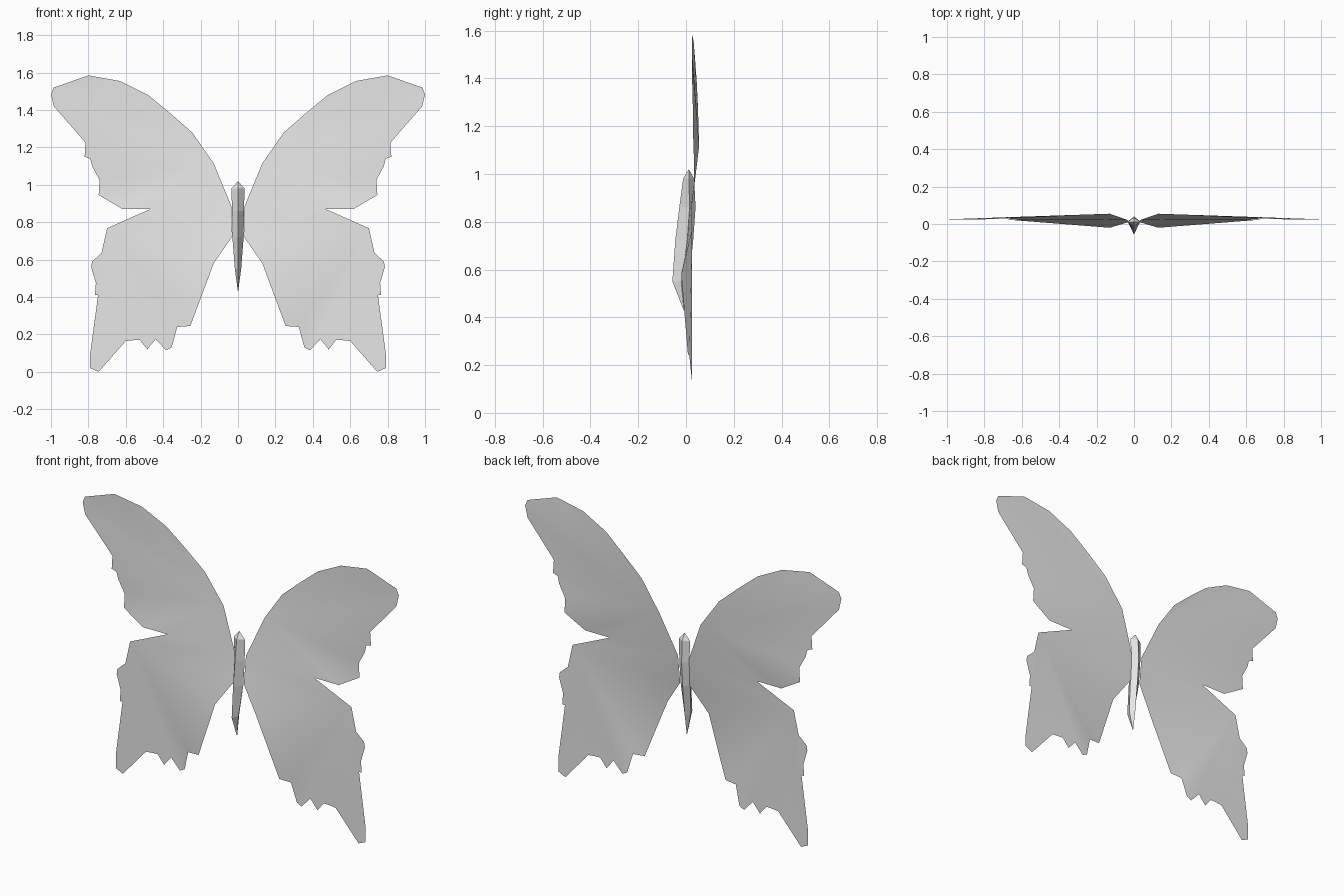
import bpy
import bmesh

cube = bpy.data.objects.get("Cube")
if cube:
    bpy.data.objects.remove(cube, do_unlink=True)

# One pale grey for everything
grey = bpy.data.materials.new("pale_grey")
grey.use_nodes = True
grey.diffuse_color = (0.8, 0.8, 0.8, 1)
grey.node_tree.nodes["Principled BSDF"].inputs["Base Color"].default_value = (0.8, 0.8, 0.8, 1)

FLAT = 0.025  # depth of the outer wing rim


def make_object(name, bm):
    mesh = bpy.data.meshes.new(name)
    bm.to_mesh(mesh)
    bm.free()
    mesh.materials.append(grey)
    obj = bpy.data.objects.new(name, mesh)
    bpy.context.collection.objects.link(obj)
    return obj


def points(bm, coords):
    """Outline points (x, z) or (x, z, y) to vertices."""
    return [bm.verts.new((p[0], p[2] if len(p) > 2 else FLAT, p[1])) for p in coords]


def fan(bm, centre, rim):
    for a, b in zip(rim, rim[1:]):
        bm.faces.new((centre, a, b))


# Wing outline in sections, clockwise from the root
bm = bmesh.new()
root = points(bm, [(0.035, 0.885, 0.022), (0.03, 0.725, 0.01)])
shoulder, = points(bm, [(0.13, 1.115, 0.055)])
forewing = points(bm, [
    (0.245, 1.28, 0.05), (0.365, 1.385, 0.045), (0.48, 1.48, 0.038),
    (0.63, 1.555, 0.032), (0.80, 1.585), (0.985, 1.52), (1.0, 1.485),
    (0.985, 1.42), (0.815, 1.225, 0.03), (0.82, 1.15, 0.03),
    (0.79, 1.14, 0.031), (0.78, 1.10, 0.032), (0.74, 1.025, 0.034),
    (0.745, 0.945, 0.034), (0.62, 0.872), (0.465, 0.872)])
corner, = points(bm, [(0.70, 0.768)])
scallops_and_tail = points(bm, [
    (0.73, 0.635), (0.78, 0.59), (0.785, 0.56), (0.76, 0.475),
    (0.755, 0.45), (0.765, 0.41), (0.735, 0.41), (0.725, 0.37),
    (0.69, 0.38), (0.67, 0.31), (0.68, 0.29), (0.64, 0.22),
    (0.79, 0.10), (0.79, 0.02), (0.745, 0.0), (0.60, 0.165)])
lower_rim = points(bm, [
    (0.55, 0.17), (0.525, 0.17), (0.485, 0.12), (0.465, 0.145),
    (0.44, 0.175), (0.385, 0.115), (0.355, 0.13),
    (0.325, 0.24, 0.014), (0.255, 0.245, 0.008), (0.13, 0.58, -0.02)])

# Forewing fans from the shoulder, hindwing from its outer corner
fan(bm, shoulder, forewing + [root[0]])
fan(bm, corner, [scallops_and_tail[-1]] + lower_rim + [root[1], root[0], forewing[-1]])
edge_face = bm.faces.new([corner] + scallops_and_tail)
bmesh.ops.triangulate(bm, faces=[edge_face])
bm.normal_update()
for f in bm.faces:
    f.smooth = True
    if f.normal.y > 0:
        f.normal_flip()
wings = make_object("wings", bm)
mirror = wings.modifiers.new("other_side", "MIRROR")
mirror.use_axis[0] = True
mirror.use_clip = False
mirror.use_mirror_merge = False

# Body: four-sided spindle, rows of (z, half width, front y, side y, back y)
bm = bmesh.new()
rows = [(0.98, 0.035, -0.012, 0.012, 0.034), (0.86, 0.032, -0.028, 0.015, 0.04),
        (0.72, 0.03, -0.045, 0.005, 0.03), (0.55, 0.017, -0.057, -0.02, 0.012)]
rings = [[bm.verts.new(c) for c in ((0, fr, z), (w, sd, z), (0, bk, z), (-w, sd, z))]
         for z, w, fr, sd, bk in rows]
head = bm.verts.new((0, 0.012, 1.02))
tip = bm.verts.new((0, -0.008, 0.425))
for i in range(4):
    j = (i + 1) % 4
    for up, low in zip(rings, rings[1:]):
        bm.faces.new((up[i], low[i], low[j], up[j]))
    bm.faces.new((head, rings[0][i], rings[0][j]))
    bm.faces.new((tip, rings[-1][j], rings[-1][i]))
bmesh.ops.recalc_face_normals(bm, faces=bm.faces)
make_object("body", bm)
